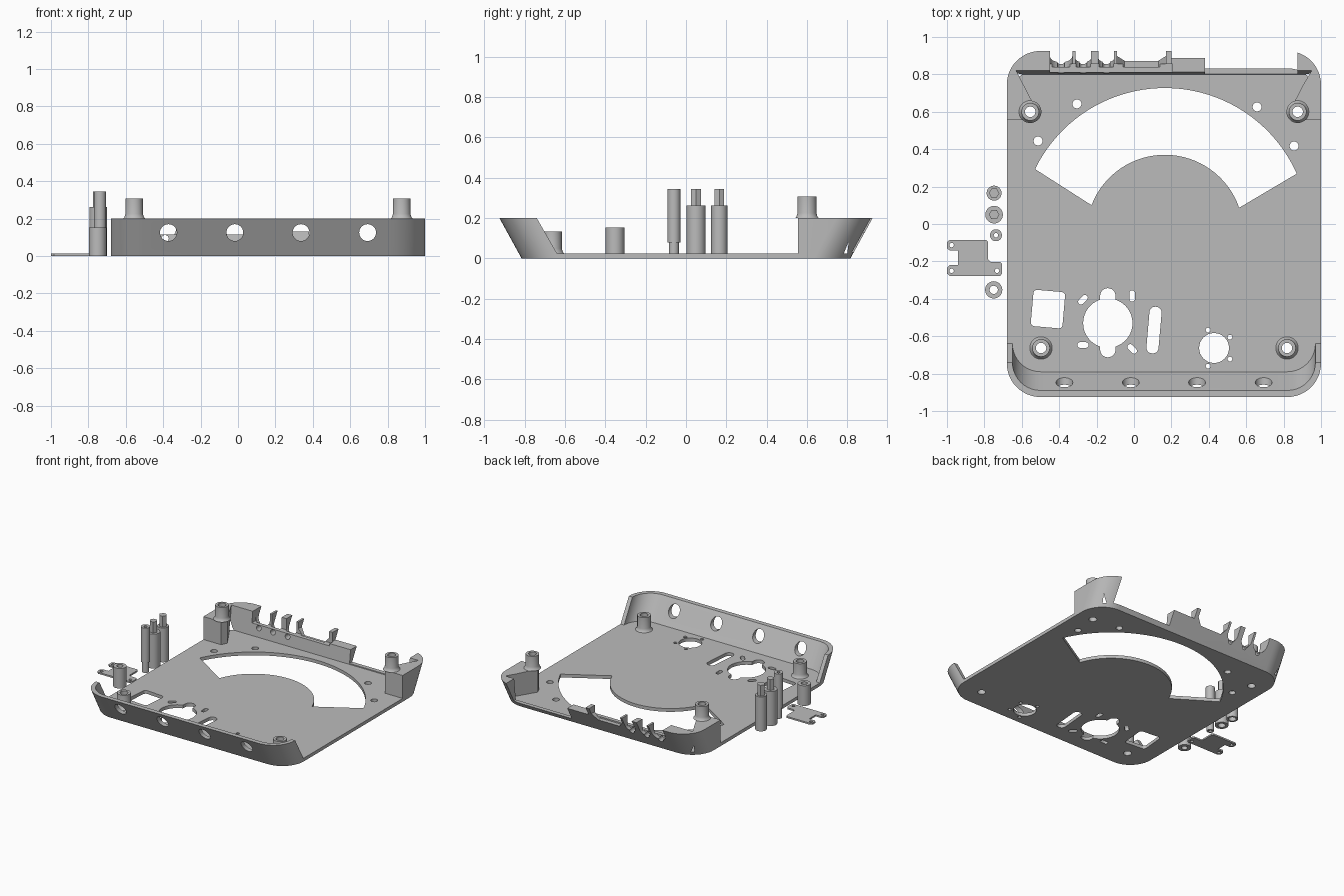
import bpy, bmesh, math
from mathutils import Matrix

if "Cube" in bpy.data.objects:
    bpy.data.objects.remove(bpy.data.objects["Cube"])

grey = bpy.data.materials.new("plain_grey")
grey.diffuse_color = (0.5, 0.5, 0.5, 1)
grey.use_nodes = True
grey.node_tree.nodes["Principled BSDF"].inputs["Base Color"].default_value = grey.diffuse_color


def finish(bm, name):
    bmesh.ops.recalc_face_normals(bm, faces=bm.faces)
    me = bpy.data.meshes.new(name)
    bm.to_mesh(me)
    bm.free()
    me.materials.append(grey)
    ob = bpy.data.objects.new(name, me)
    bpy.context.collection.objects.link(ob)
    return ob


def activate(ob):
    bpy.ops.object.select_all(action='DESELECT')
    ob.select_set(True)
    bpy.context.view_layer.objects.active = ob


def smooth(ob):
    activate(ob)
    bpy.ops.object.shade_smooth_by_angle(angle=math.radians(30))


def loft(name, low, high, z0, z1):
    """Solid between two matching outlines."""
    bm = bmesh.new()
    a = [bm.verts.new((x, y, z0)) for x, y in low]
    b = [bm.verts.new((x, y, z1)) for x, y in high]
    n = len(a)
    bm.faces.new(a)
    bm.faces.new(b)
    for i in range(n):
        bm.faces.new((a[i], a[(i + 1) % n], b[(i + 1) % n], b[i]))
    return finish(bm, name)


def prism(name, pts, z0, z1):
    return loft(name, pts, pts, z0, z1)


def arc(cx, cy, r, a0, a1, n=10):
    return [(cx + r * math.cos(math.radians(a0 + (a1 - a0) * i / n)),
             cy + r * math.sin(math.radians(a0 + (a1 - a0) * i / n))) for i in range(n + 1)]


def circle(cx, cy, r, n=32):
    return arc(cx, cy, r, 0, 360, n)[:-1]


def rounded(cx, cy, w, h, r, turn=0, n=6):
    """Rounded rectangle or slot outline, turned in degrees."""
    w, h = w / 2 - r, h / 2 - r
    pts = []
    for k, (sx, sy) in enumerate([(1, 1), (-1, 1), (-1, -1), (1, -1)]):
        pts += arc(sx * w, sy * h, r, 90 * k, 90 * k + 90, n)
    c, s = math.cos(math.radians(turn)), math.sin(math.radians(turn))
    return [(cx + c * x - s * y, cy + s * x + c * y) for x, y in pts]


def box(x0, x1, y0, y1, z0, z1):
    return prism("cutter", [(x0, y0), (x1, y0), (x1, y1), (x0, y1)], z0, z1)


def along_y(pts, y0, y1):
    """Prism from an x-z outline, running along y."""
    ob = prism("cutter", pts, y0, y1)
    ob.data.transform(Matrix(((1, 0, 0, 0), (0, 0, 1, 0), (0, 1, 0, 0), (0, 0, 0, 1))))
    ob.data.flip_normals()
    return ob


def cut(ob, cutter):
    cutter.hide_render = True
    activate(ob)
    m = ob.modifiers.new("cut", 'BOOLEAN')
    m.operation, m.solver, m.object = 'DIFFERENCE', 'EXACT', cutter
    bpy.ops.object.modifier_apply(modifier=m.name)
    bpy.data.objects.remove(cutter)


def lathe(name, x, y, profile, n=32):
    """Revolve a closed (radius, z) profile."""
    bm = bmesh.new()
    rings = [[bm.verts.new((x + r * math.cos(2 * math.pi * i / n), y + r * math.sin(2 * math.pi * i / n), z))
              for i in range(n)] for r, z in profile]
    for k, a in enumerate(rings):
        b = rings[(k + 1) % len(rings)]
        for i in range(n):
            j = (i + 1) % n
            bm.faces.new((a[i], a[j], b[j], b[i]))
    ob = finish(bm, name)
    smooth(ob)
    return ob


CX = 0.16  # tray centre line

# Tray: rounded block whose front and back lean outward
low = rounded(CX, 0, 1.68, 1.63, 0.18, 0, 12)
high = [(x, y + math.copysign(0.11, y)) for x, y in low]
tray = loft("tray", low, high, 0, 0.2)

# Cavity, leaving front wall, back wall and two back corner blocks
half = [(0.94, 0.555, 0), (0.69, 0.555, 0), (0.67, 0.6, 0), (0.79, 0.80, 0.02)]
front = [(x, y, -0.1) for x, y in arc(-0.66, -0.64, 0.15, 180, 270)]
left = [(-x, y, s) for x, y, s in reversed(half)] + [(-0.94, -0.64, -0.1)] + front
right = [(-x, y, s) for x, y, s in reversed(front)] + [(0.94, -0.64, -0.1)] + half
ring = left + right
f = 0.275 / 0.175
cut(tray, loft("cutter", [(CX + x, y) for x, y, s in ring],
               [(CX + x, y + s * f) for x, y, s in ring], 0.025, 0.3))

# Back wall: open stretch, lowered stretch, lowered inner ledge
cut(tray, box(0.38, 0.875, 0.70, 1.0, 0.032, 0.3))
cut(tray, box(0.20, 0.385, 0.70, 1.0, 0.132, 0.3))
cut(tray, box(-0.45, 0.205, 0.78, 0.855, 0.115, 0.3))
# Back wall: U-shaped cable notches and small holes beneath
for x, r, bottom in [(-0.39, 0.06, 0.09), (-0.272, 0.042, 0.09), (-0.148, 0.042, 0.09)]:
    u = arc(x, bottom + r, r, 180, 360, 16) + [(x + r, 0.3), (x - r, 0.3)]
    cut(tray, along_y(u, 0.84, 1.0))
    cut(tray, along_y(circle(x, 0.092, 0.02, 16), 0.7, 1.0))
cut(tray, along_y([(-0.09, 0.3), (-0.09, 0.15), (-0.05, 0.105), (0.13, 0.105), (0.17, 0.15), (0.17, 0.3)], 0.84, 1.0))

# Front wall: four round holes
for x in (-0.372, -0.017, 0.337, 0.693):
    cut(tray, along_y(circle(x, 0.125, 0.045), -1.0, -0.7))

# Floor: wide fan-shaped opening
fan = arc(0.165, -0.045, 0.772, 24, 154, 40) + arc(0.165, -0.05, 0.42, 159, 19, 32)
floor_holes = [fan]
# Floor: screw holes, and bores under the posts
floor_holes += [circle(x, y, 0.024, 20) for x, y in
                [(-0.305, 0.642), (0.658, 0.626), (-0.513, 0.444), (0.856, 0.417)]]
back_posts = [(-0.555, 0.6), (0.875, 0.6)]
front_posts = [(-0.497, -0.663), (0.818, -0.663)]
floor_holes += [circle(x, y, 0.028) for x, y in back_posts + front_posts]
# Floor: square window, keyed round window, slots, and small round window
floor_holes += [
    rounded(-0.46, -0.455, 0.17, 0.195, 0.02, -5),
    circle(-0.14, -0.53, 0.132, 40),
    rounded(-0.14, -0.528, 0.082, 0.37, 0.0405),
    rounded(-0.273, -0.405, 0.06, 0.03, 0.0145, 45),
    rounded(-0.01, -0.385, 0.03, 0.06, 0.0145),
    rounded(-0.273, -0.647, 0.06, 0.03, 0.0145),
    rounded(-0.01, -0.668, 0.06, 0.03, 0.0145, -45),
    rounded(0.107, -0.567, 0.065, 0.25, 0.03, -5),
    circle(0.428, -0.663, 0.08),
]
floor_holes += [circle(x, y, 0.013, 12) for x, y in
                [(0.396, -0.567), (0.513, -0.605), (0.513, -0.722), (0.396, -0.76)]]
for pts in floor_holes:
    cut(tray, prism("cutter", pts, -0.1, 0.4))
smooth(tray)


# Hollow screw posts with flared feet
def screw_post(name, x, y, z0, z1):
    lathe(name, x, y, [(0.028, z0), (0.06, z0), (0.052, z0 + 0.008), (0.047, z0 + 0.025),
                       (0.047, z1), (0.028, z1)])


for side, b, f in zip(("left", "right"), back_posts, front_posts):
    screw_post("back_post_" + side, *b, 0.2, 0.307)
    screw_post("front_post_" + side, *f, 0.025, 0.135)

# Loose button pins: hollow round body with hexagonal tip
for name, y, r in [("button_pin_a", 0.165, 0.040), ("button_pin_b", 0.05, 0.047)]:
    lathe(name, -0.748, y, [(0.026, 0), (r, 0), (r, 0.262), (0.0005, 0.262), (0.0005, 0.1), (0.026, 0.1)])
    prism(name + "_tip", circle(-0.748, y, 0.028, 6), 0.26, 0.345)
# Loose stepped pin and spacer sleeve
lathe("stepped_pin", -0.738, -0.06, [(0.012, 0), (0.025, 0), (0.025, 0.08), (0.032, 0.08),
                                     (0.032, 0.345), (0.012, 0.345)])
lathe("spacer_sleeve", -0.75, -0.352, [(0.022, 0), (0.046, 0), (0.046, 0.153), (0.022, 0.153)])

# Loose bracket plate with three ears
bracket = prism("bracket_plate", [
    (-0.985, -0.085), (-0.79, -0.085), (-0.78, -0.095), (-0.78, -0.19), (-0.765, -0.203), (-0.715, -0.203),
    (-0.705, -0.215), (-0.705, -0.265), (-0.715, -0.277), (-0.985, -0.277), (-1, -0.265), (-1, -0.235),
    (-0.985, -0.22), (-0.94, -0.22), (-0.94, -0.142), (-0.985, -0.142), (-1, -0.13), (-1, -0.097)], 0, 0.012)
for x, y in [(-0.975, -0.113), (-0.975, -0.25), (-0.732, -0.25)]:
    cut(bracket, prism("cutter", circle(x, y, 0.012, 12), -0.1, 0.1))
